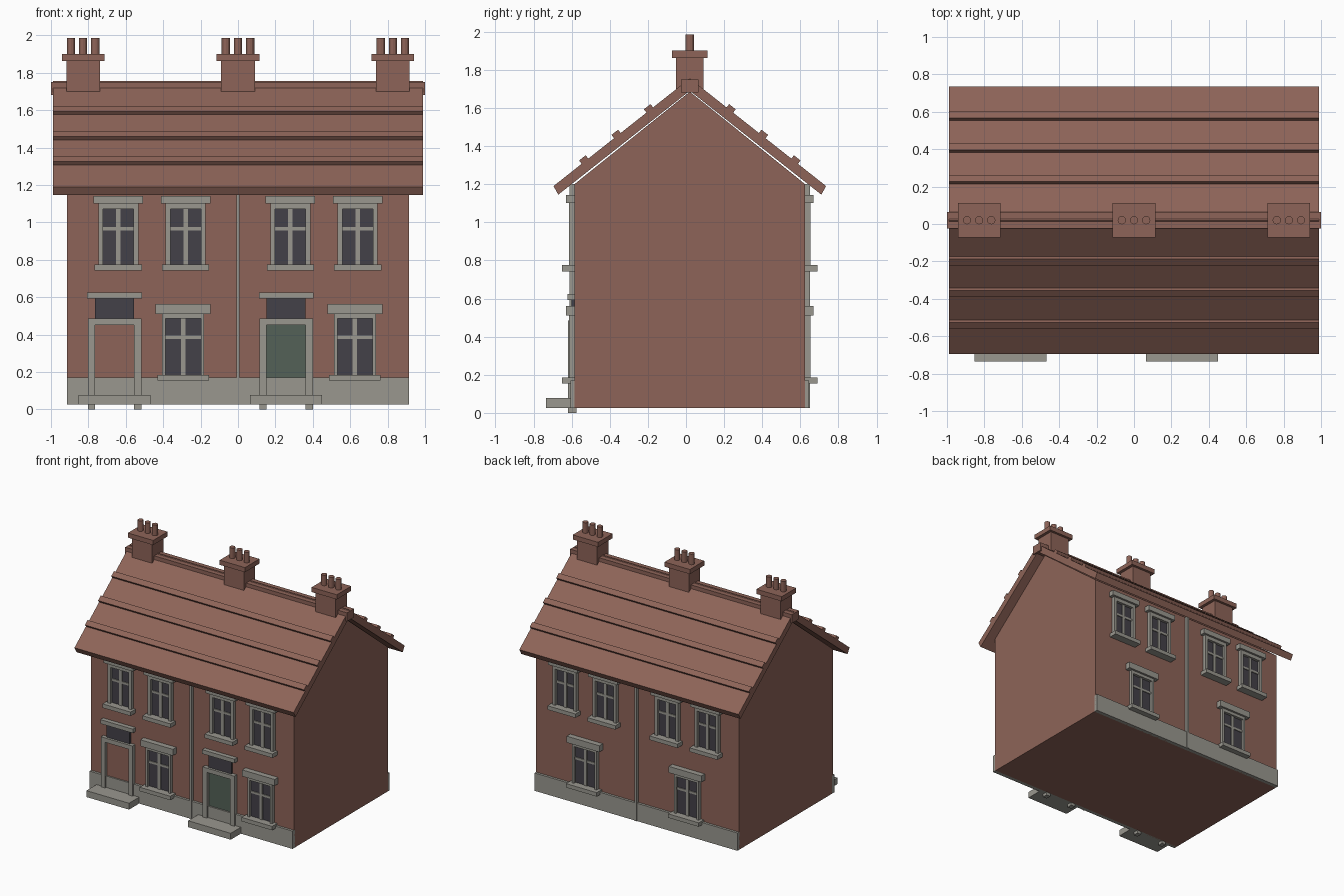
import bpy, bmesh, math
from mathutils import Matrix, Vector

cube = bpy.data.objects.get("Cube")
if cube:
    bpy.data.objects.remove(cube, do_unlink=True)


def material(name, rgb):
    m = bpy.data.materials.new(name)
    m.use_nodes = True
    m.diffuse_color = (*rgb, 1)
    m.node_tree.nodes["Principled BSDF"].inputs["Base Color"].default_value = (*rgb, 1)
    return m


BRICK = material("red_brown_brick", (0.27, 0.127, 0.098))
STONE = material("grey_stone", (0.32, 0.31, 0.275))
GLASS = material("dark_glass", (0.056, 0.052, 0.066))
GREEN = material("green_paint", (0.088, 0.12, 0.095))

YC = 0.02        # ridge line
HALF = 0.605     # wall half depth
BASE = 0.025     # underside of walls


def finish(name, bm, mat):
    bmesh.ops.recalc_face_normals(bm, faces=bm.faces)
    me = bpy.data.meshes.new(name)
    bm.to_mesh(me)
    bm.free()
    me.materials.append(mat)
    ob = bpy.data.objects.new(name, me)
    bpy.context.collection.objects.link(ob)
    return ob


def boxes(name, mat, spans):
    """One object from boxes given as (x0, x1, y0, y1, z0, z1)."""
    bm = bmesh.new()
    for x0, x1, y0, y1, z0, z1 in spans:
        size = Matrix.Diagonal((x1 - x0, abs(y1 - y0), z1 - z0, 1))
        mid = Vector((x0 + x1, y0 + y1, z0 + z1)) / 2
        bmesh.ops.create_cube(bm, size=1, matrix=Matrix.Translation(mid) @ size)
    return finish(name, bm, mat)


def prism(name, mat, profile, half_x):
    """Extrude a (y, z) profile along x; y is measured from the ridge line."""
    bm = bmesh.new()
    face = bm.faces.new([bm.verts.new((-half_x, YC + y, z)) for y, z in profile])
    ext = bmesh.ops.extrude_face_region(bm, geom=[face])["geom"]
    verts = [g for g in ext if isinstance(g, bmesh.types.BMVert)]
    bmesh.ops.translate(bm, verts=verts, vec=(2 * half_x, 0, 0))
    return finish(name, bm, mat)


def on_wall(name, mat, side, spans):
    """Boxes standing out from a wall: (x0, x1, z0, z1, depth)."""
    y = YC + side * HALF
    boxes(name, mat, [(a, b, y - side * 0.01, y + side * d, c, e)
                      for a, b, c, e, d in spans])


# Walls and gable prism
boxes("walls", BRICK, [(-0.915, 0.915, YC - HALF, YC + HALF, BASE, 1.2)])
prism("gables", BRICK, [(-HALF, 1.2), (HALF, 1.2), (0, 1.685)], 0.915)

# Roof slab, raised courses and ridge
prism("roof", BRICK, [(0, 1.755), (0.715, 1.19), (0.69, 1.145),
                      (0, 1.69), (-0.69, 1.145), (-0.715, 1.19)], 0.988)
slope = Vector((0.715, -0.565)).normalized()
up = Vector((0.565, 0.715)).normalized()
for s, side in ((-1, "front"), (1, "back")):
    for i, d in enumerate((0.21, 0.38, 0.55)):
        c = Vector((d, 1.755 - d * 0.565 / 0.715))
        ring = [c + slope * a + up * b for a, b in
                ((-0.022, -0.02), (0.022, -0.02), (0.022, 0.022), (-0.022, 0.022))]
        prism(f"{side}_roof_course_{i + 1}", BRICK, [(s * p.x, p.y) for p in ring], 0.988)
boxes("ridge_cap", BRICK, [(-1, 1, YC - 0.045, YC + 0.045, 1.68, 1.75)])

# Chimneys with three pots each
for x, label in ((-0.828, "right"), (0, "middle"), (0.828, "left")):
    boxes(f"{label}_chimney", BRICK, [
        (x - 0.09, x + 0.09, YC - 0.073, YC + 0.073, 1.70, 1.87),
        (x - 0.114, x + 0.114, YC - 0.093, YC + 0.093, 1.862, 1.90)])
    bm = bmesh.new()
    for k in (-1, 0, 1):
        bmesh.ops.create_cone(bm, cap_ends=True, segments=12, radius1=0.022, radius2=0.022,
                              depth=0.095, matrix=Matrix.Translation((x + k * 0.065, YC, 1.938)))
    finish(f"{label}_chimney_pots", bm, BRICK)


def window(name, side, x, bottom, top, pane, jamb, head, lintel, sill, lintel_h, rail):
    """Stone surround, glass pane and glazing bars."""
    outer = pane + jamb
    on_wall(name + "_surround", STONE, side, [
        (x - outer, x - pane, bottom, top, 0.028),
        (x + pane, x + outer, bottom, top, 0.028),
        (x - pane, x + pane, top - head, top, 0.028),
        (x - lintel, x + lintel, top, top + lintel_h, 0.045),
        (x - sill, x + sill, bottom - 0.032, bottom, 0.065)])
    on_wall(name + "_glass", GLASS, side, [(x - pane, x + pane, bottom, top - head, 0.006)])
    on_wall(name + "_bars", STONE, side, [
        (x - 0.012, x + 0.012, bottom, top - head, 0.014),
        (x - pane, x + pane, rail - 0.009, rail + 0.009, 0.013)])


# Windows on both long walls
for side, label, lower in ((-1, "front", (-0.293, 0.625)), (1, "back", (-0.46, 0.46))):
    for i, x in enumerate((-0.64, -0.28, 0.28, 0.64)):
        window(f"{label}_upper_window_{i + 1}", side, x, 0.775, 1.10,
               0.082, 0.025, 0.03, 0.133, 0.126, 0.042, 0.965)
    for i, x in enumerate(lower):
        window(f"{label}_lower_window_{i + 1}", side, x, 0.185, 0.51,
               0.094, 0.018, 0.025, 0.147, 0.138, 0.052, 0.385)
    # Plinth and drainpipe
    on_wall(f"{label}_plinth", STONE, side, [(-0.915, 0.915, BASE, 0.17, 0.02)])
    on_wall(f"{label}_drainpipe", STONE, side, [(-0.009, 0.009, BASE, 1.2, 0.026)])

# Front doors with frame, fanlight, hood and step
for x, label, paint in ((-0.66, "right", BRICK), (0.257, "left", GREEN)):
    on_wall(f"{label}_door", paint, -1, [(x - 0.106, x + 0.106, 0.1, 0.45, 0.008)])
    on_wall(f"{label}_door_frame", STONE, -1, [
        (x - 0.143, x - 0.105, 0, 0.485, 0.034),
        (x + 0.105, x + 0.143, 0, 0.485, 0.034),
        (x - 0.105, x + 0.105, 0.45, 0.485, 0.034)])
    on_wall(f"{label}_fanlight", GLASS, -1, [(x - 0.104, x + 0.104, 0.485, 0.592, 0.015)])
    on_wall(f"{label}_door_hood", STONE, -1, [(x - 0.146, x + 0.146, 0.592, 0.625, 0.036)])
    on_wall(f"{label}_door_step", STONE, -1, [(x - 0.192, x + 0.192, BASE, 0.077, 0.15)])
